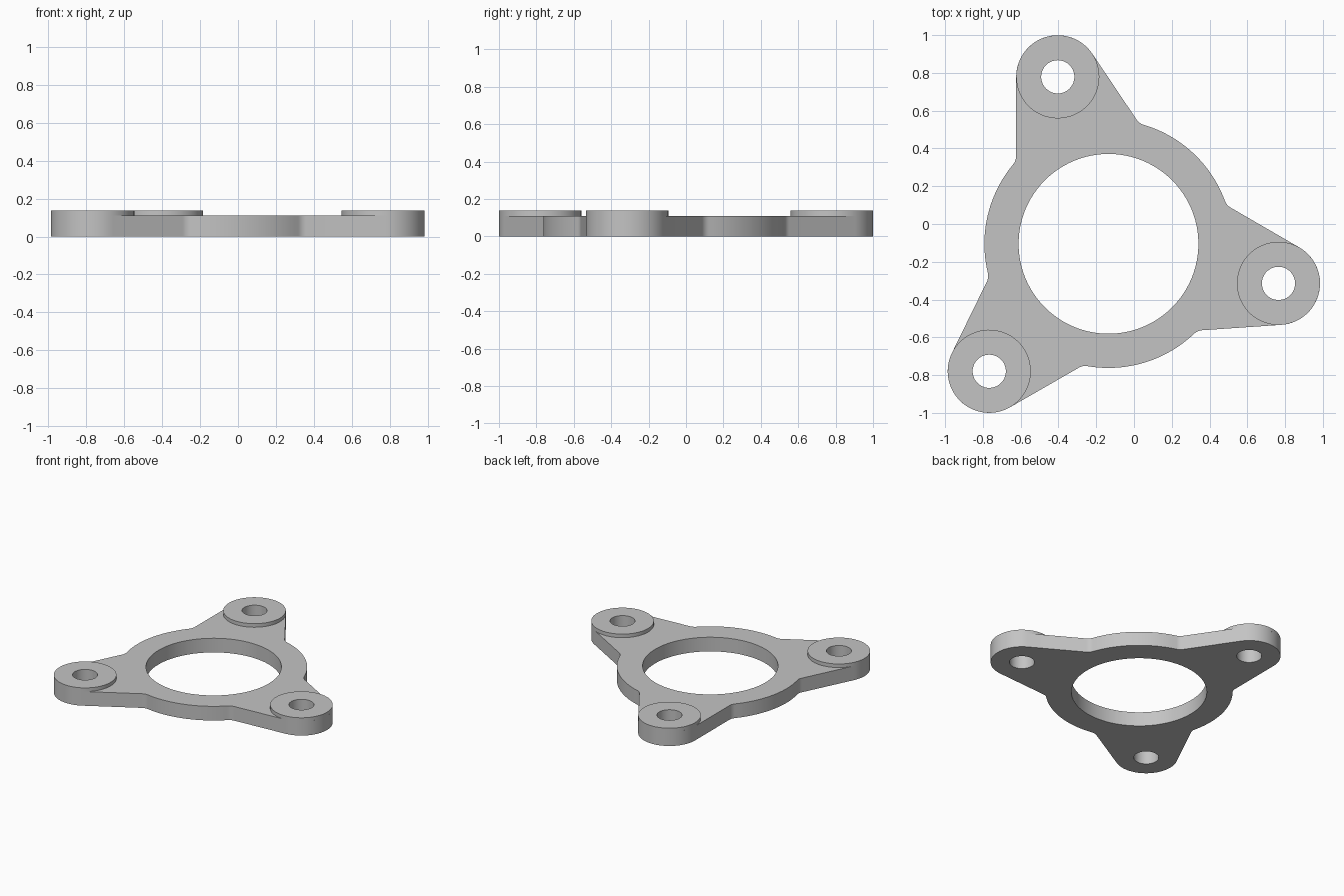
import bpy, bmesh
from math import sin, cos, radians, sqrt, atan2, pi
from mathutils import Matrix

if "Cube" in bpy.data.objects:
    bpy.data.objects.remove(bpy.data.objects["Cube"])

CENTRE = (-0.135, -0.105)
RING_OUT, RING_IN = 0.657, 0.476
REACH, BOSS, HOLE = 0.924, 0.22, 0.088
PLATE_Z, BOSS_Z = 0.11, 0.138
TAPER, FILLET = radians(17), 0.07
ARMS = [radians(106.9 + 120 * i) for i in range(3)]

grey = bpy.data.materials.new("plain grey")
grey.use_nodes = True
colour = (0.55, 0.55, 0.55, 1)
grey.diffuse_color = colour
grey.node_tree.nodes["Principled BSDF"].inputs["Base Color"].default_value = colour


def arc(cx, cy, r, a, b, n):
    return [(cx + r * cos(a + (b - a) * i / n), cy + r * sin(a + (b - a) * i / n))
            for i in range(n + 1)]


def circle(cx, cy, r, n):
    return arc(cx, cy, r, 0, 2 * pi, n)[:-1]


def turn(points, a):
    return [(x * cos(a) - y * sin(a), x * sin(a) + y * cos(a)) for x, y in points]


def solid(name, loops, z0, z1):
    """Flat plate between z0 and z1; the first loop is the rim, the rest are holes."""
    bm = bmesh.new()
    for loop in loops:
        vs = [bm.verts.new((x, y, z0)) for x, y in loop]
        for a, b in zip(vs, vs[1:] + vs[:1]):
            bm.edges.new((a, b))
    bmesh.ops.triangle_fill(bm, edges=bm.edges[:], use_beauty=True, normal=(0, 0, 1))
    top = bmesh.ops.extrude_face_region(bm, geom=bm.faces[:])["geom"]
    bmesh.ops.translate(bm, vec=(0, 0, z1 - z0),
                        verts=[g for g in top if isinstance(g, bmesh.types.BMVert)])
    bmesh.ops.recalc_face_normals(bm, faces=bm.faces[:])
    bmesh.ops.transform(bm, matrix=Matrix.Translation((*CENTRE, 0)), verts=bm.verts[:])
    mesh = bpy.data.meshes.new(name)
    bm.to_mesh(mesh)
    bm.free()
    mesh.materials.append(grey)
    obj = bpy.data.objects.new(name, mesh)
    bpy.context.collection.objects.link(obj)
    bpy.ops.object.select_all(action='DESELECT')
    obj.select_set(True)
    bpy.context.view_layer.objects.active = obj
    bpy.ops.object.shade_smooth_by_angle(angle=radians(30))


# Fillet centre: touches the arm's slanted side and the ring's rim
nx, ny = sin(TAPER), cos(TAPER)
off = REACH * nx + BOSS + FILLET
along = sqrt((RING_OUT + FILLET) ** 2 - off ** 2)
fx, fy = nx * off + ny * along, ny * off - nx * along
ring_angle = atan2(fy, fx)

# One third of the rim: boss end, fillet, ring, mirrored fillet of the next arm
side = pi / 2 - TAPER
fillet = arc(fx, fy, FILLET, side - pi, ring_angle - pi, 6)
next_fillet = turn([(x, -y) for x, y in reversed(fillet)], radians(120))
third = (arc(REACH, 0, BOSS, -side, side, 32) + fillet
         + arc(0, 0, RING_OUT, ring_angle, radians(120) - ring_angle, 24)[1:-1]
         + next_fillet)
rim = [p for a in ARMS for p in turn(third, a)]

# Plate with the large bore and three bolt holes
holes = [turn(circle(REACH, 0, HOLE, 40), a) for a in ARMS]
solid("flange_plate", [rim, circle(0, 0, RING_IN, 96)] + holes, 0, PLATE_Z)

# Raised bosses around the bolt holes
for label, a, hole in zip(("back", "front_right", "front_left"), ARMS, holes):
    solid(label + "_boss", [turn(circle(REACH, 0, BOSS, 64), a), hole], PLATE_Z, BOSS_Z)
